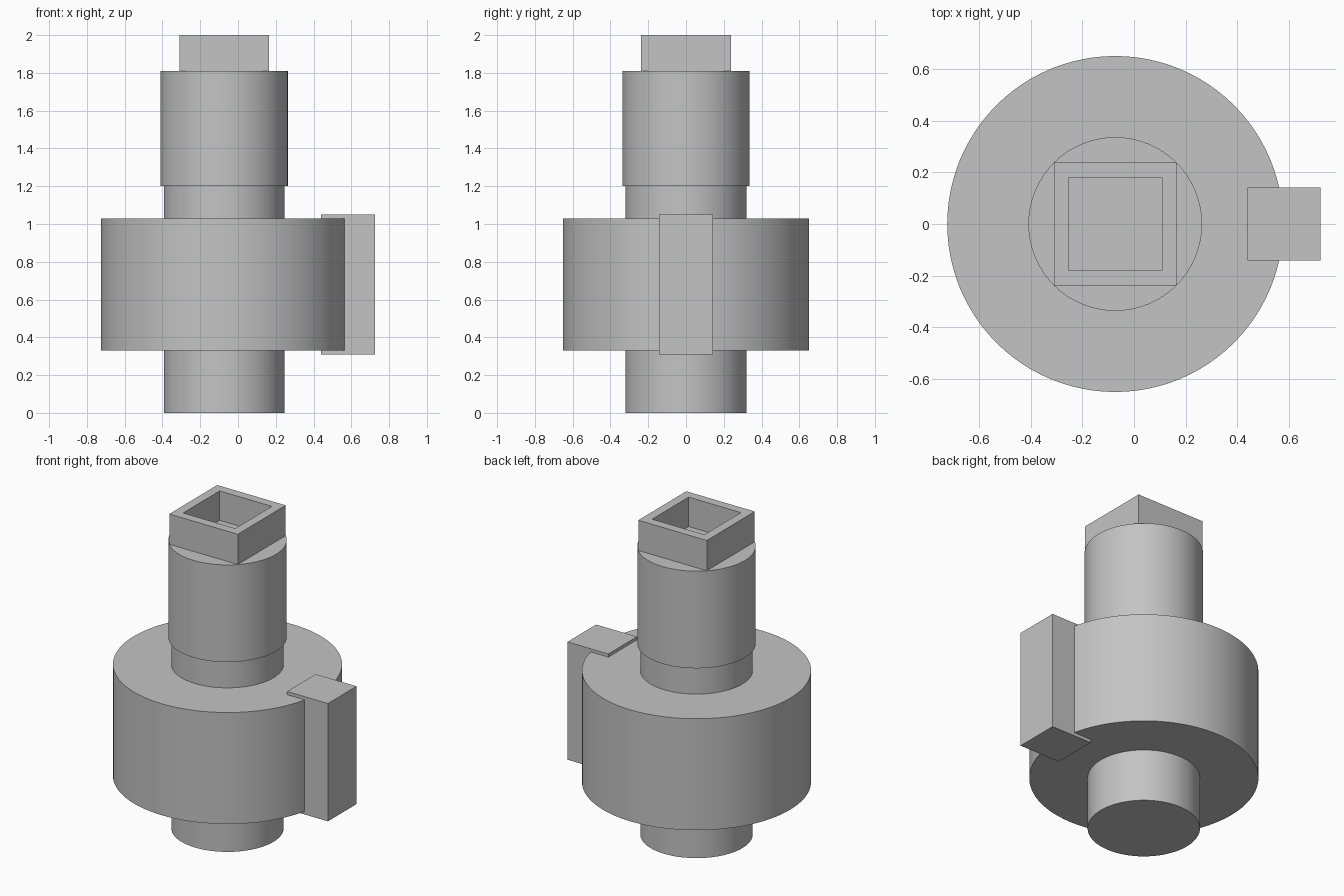
import bpy
import bmesh
import math

cube = bpy.data.objects.get("Cube")
if cube:
    bpy.data.objects.remove(cube, do_unlink=True)

AXIS_X = -0.073
SEGMENTS = 96

# One plain grey for every part
grey = bpy.data.materials.new("plain grey")
grey.use_nodes = True
colour = (0.55, 0.55, 0.55, 1)
grey.diffuse_color = colour
grey.node_tree.nodes["Principled BSDF"].inputs["Base Color"].default_value = colour


def cylinder(name, radius, bottom, top):
    """Upright smooth cylinder on the main axis."""
    bpy.ops.mesh.primitive_cylinder_add(
        vertices=SEGMENTS, radius=radius, depth=top - bottom,
        location=(AXIS_X, 0, (bottom + top) / 2))
    obj = bpy.context.object
    obj.name = name
    obj.data.materials.append(grey)
    bpy.ops.object.shade_smooth_by_angle(angle=math.radians(30))
    return obj


def block(name, x, width, bottom, top):
    """Square upright block centred on y = 0."""
    bpy.ops.mesh.primitive_cube_add(size=1, location=(x, 0, (bottom + top) / 2))
    obj = bpy.context.object
    obj.name = name
    obj.scale = (width, width, top - bottom)
    bpy.ops.object.transform_apply(location=False, rotation=False, scale=True)
    obj.data.materials.append(grey)
    return obj


# Turned parts
cylinder("shaft", 0.32, 0, 1.25)
cylinder("drum", 0.652, 0.33, 1.03)
cylinder("collar", 0.337, 1.2, 1.81)

# Side key, partly sunk in the drum
block("side_key", 0.582, 0.284, 0.31, 1.05)

# Square socket: inset the top face and push it down into a recess
socket = block("square_socket", AXIS_X, 0.476, 1.79, 2.0)
bm = bmesh.new()
bm.from_mesh(socket.data)
top = max(bm.faces, key=lambda f: f.calc_center_median().z)
bmesh.ops.inset_region(bm, faces=[top], thickness=0.08)
well = bmesh.ops.extrude_discrete_faces(bm, faces=[top])["faces"][0]
bmesh.ops.translate(bm, verts=well.verts, vec=(0, 0, -0.185))
bm.to_mesh(socket.data)
bm.free()
